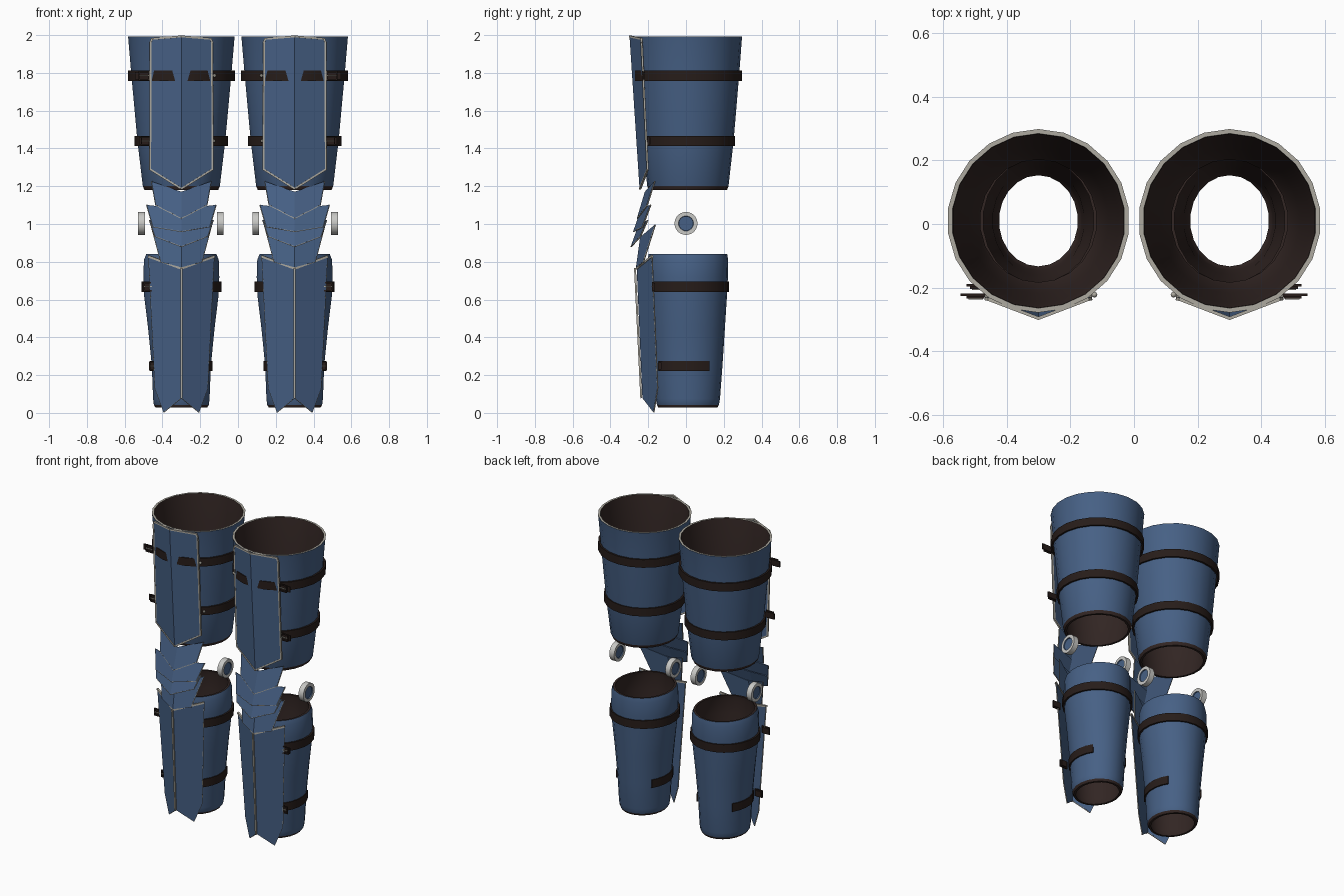
import bpy, bmesh, math
from mathutils import Vector, Matrix

if "Cube" in bpy.data.objects:
    bpy.data.objects.remove(bpy.data.objects["Cube"])


def material(name, rgb):
    m = bpy.data.materials.new(name)
    m.diffuse_color = (*rgb, 1)
    m.use_nodes = True
    m.node_tree.nodes["Principled BSDF"].inputs["Base Color"].default_value = m.diffuse_color
    return m


BLUE = material("blue steel", (0.062, 0.118, 0.235))
LINING = material("dark lining", (0.032, 0.019, 0.017))
STRAP = material("strap leather", (0.020, 0.012, 0.010))
TRIM = material("pale trim", (0.42, 0.40, 0.35))
SILVER = material("silver", (0.58, 0.58, 0.56))
CY = 0.01          # depth centre of the tubes
LEG_X = 0.30       # leg offset from the middle


def finish(name, bm, mats, s, smooth=False):
    """Place local geometry (+x = outward) on leg side s and make the object."""
    for v in bm.verts:
        v.co.x = s * (LEG_X + v.co.x)
    bmesh.ops.recalc_face_normals(bm, faces=bm.faces)
    me = bpy.data.meshes.new(name)
    bm.to_mesh(me)
    bm.free()
    for m in mats:
        me.materials.append(m)
    ob = bpy.data.objects.new(name + ("_right" if s > 0 else "_left"), me)
    bpy.context.collection.objects.link(ob)
    if smooth:
        bpy.ops.object.select_all(action='DESELECT')
        ob.select_set(True)
        bpy.context.view_layer.objects.active = ob
        bpy.ops.object.shade_smooth_by_angle(angle=math.radians(35))
    return ob


def lathe(name, profile, slots, mats, s, a0=0, a1=360, n=22):
    """Sweep a closed (z, rx, ry) section round an ellipse, fully or partly."""
    bm = bmesh.new()
    full = a1 - a0 >= 360
    rings = []
    for i in range(n if full else n + 1):
        a = math.radians(a0 + (a1 - a0) * i / n - 90 * full)
        rings.append([bm.verts.new((rx * math.cos(a), CY + ry * math.sin(a), z))
                      for z, rx, ry in profile])
    k = len(profile)
    for i in range(n):
        p, q = rings[i], rings[(i + 1) % len(rings)]
        for j in range(k):
            f = bm.faces.new((p[j], q[j], q[(j + 1) % k], p[(j + 1) % k]))
            f.material_index = slots[j]
    if not full:
        bm.faces.new(rings[0])
        bm.faces.new(rings[-1])
    return finish(name, bm, mats, s, True)


def tube(name, outer, rim, s):
    """Steel outside, dark lining inside, with its own rim colour."""
    t = 0.014
    inner = [(z, rx - t, ry - t) for z, rx, ry in reversed(outer)]
    k = len(outer)
    slots = [1] + [0] * (k - 2) + [2] + [1] * k
    lathe(name, outer + inner, slots, [BLUE, LINING, rim], s)


def band(name, z, rx, ry, s, a0=0, a1=360, n=22, h=0.027):
    t = 0.012
    prof = [(z - h, rx, ry), (z + h, rx, ry), (z + h, rx - t, ry - t), (z - h, rx - t, ry - t)]
    lathe(name, prof, [0] * 4, [STRAP], s, a0, a1, n)


def add_box(bm, centre, size, rot=Matrix(), slot=0):
    m = Matrix.Translation(centre) @ rot @ Matrix.Diagonal((*size, 1))
    vs = bmesh.ops.create_cube(bm, size=1, matrix=m)["verts"]
    for f in {f for v in vs for f in v.link_faces}:
        f.material_index = slot


def edging(name, paths, w, s):
    """Thin square rods along polylines."""
    bm = bmesh.new()
    for path in paths:
        for a, b in zip(path, path[1:]):
            a, b = Vector(a), Vector(b)
            d = b - a
            add_box(bm, (a + b) / 2, (w, w, d.length + w * 0.5),
                    d.to_track_quat('Z', 'Y').to_matrix().to_4x4())
    finish(name, bm, [TRIM], s)


def flip(path):
    return [(-x, y, z) for x, y, z in path]


def ridged_plate(name, ridge, edge, s):
    """Plate folded on the centre line: ridge top/bottom plus side edge points."""
    bm = bmesh.new()
    top, bot = [bm.verts.new(p) for p in ridge]
    for side in (edge, flip(edge)):
        vs = [bm.verts.new(p) for p in side]
        bm.faces.new([top] + vs + [bot])
    ob = finish(name, bm, [BLUE], s)
    mod = ob.modifiers.new("thickness", 'SOLIDIFY')
    mod.thickness = 0.006
    mod.offset = 0


def buckle(name, x0, x1, y, z, s):
    bm = bmesh.new()
    # tongue of leather, frame and metal prong
    add_box(bm, ((x0 + x1) / 2, y, z), (x1 - x0, 0.008, 0.038))
    xm = x0 + (x1 - x0) * 0.4
    for dz in (-0.021, 0.021):
        add_box(bm, (xm, y - 0.008, z + dz), (0.05, 0.008, 0.007))
    for dx in (-0.025, 0.025):
        add_box(bm, (xm + dx, y - 0.008, z), (0.007, 0.008, 0.048))
    add_box(bm, (xm, y - 0.012, z), (0.045, 0.005, 0.005), slot=1)
    finish(name, bm, [STRAP, TRIM], s)


def rivet(name, x, y, z, s):
    bm = bmesh.new()
    bmesh.ops.create_uvsphere(bm, u_segments=8, v_segments=6, radius=0.009,
                              matrix=Matrix.Translation((x, y, z)))
    finish(name, bm, [TRIM], s, True)


def knee_disc(name, x, s):
    bm = bmesh.new()
    turn = Matrix.Translation((x, 0, 1.003)) @ Matrix.Rotation(math.pi / 2, 4, 'Y')
    bmesh.ops.create_cone(bm, cap_ends=True, segments=24, radius1=0.061, radius2=0.061,
                          depth=0.036, matrix=turn)
    caps = [f for f in bm.faces if len(f.verts) > 4]
    bmesh.ops.inset_individual(bm, faces=caps, thickness=0.021)
    for f in caps:
        f.material_index = 1
    bmesh.ops.inset_individual(bm, faces=caps, thickness=0.002, depth=-0.006)
    finish(name, bm, [SILVER, BLUE], s, True)


THIGH = [(1.18, 0.197, 0.207), (1.20, 0.206, 0.215), (1.44, 0.235, 0.242),
         (1.785, 0.267, 0.271), (1.982, 0.284, 0.286), (1.993, 0.286, 0.288)]
SHIN = [(0.028, 0.138, 0.157), (0.042, 0.147, 0.164), (0.075, 0.151, 0.170),
        (0.25, 0.158, 0.183), (0.45, 0.178, 0.196), (0.62, 0.199, 0.207),
        (0.72, 0.203, 0.212), (0.81, 0.200, 0.213), (0.84, 0.188, 0.208)]

# knee lames: side top, side bottom, centre top, centre bottom
LAMES = [
    ((0.157, -0.165, 1.225), (0.135, -0.205, 1.10), (0, -0.215, 1.17), (0, -0.257, 1.03)),
    ((0.183, -0.187, 1.10), (0.150, -0.230, 0.985), (0, -0.235, 1.08), (0, -0.277, 0.96)),
    ((0.168, -0.203, 1.02), (0.140, -0.240, 0.935), (0, -0.250, 0.99), (0, -0.290, 0.88)),
    ((0.160, -0.163, 0.995), (0.108, -0.225, 0.80), (0, -0.240, 0.93), (0, -0.262, 0.77)),
]

for s in (-1, 1):
    # thigh guard
    tube("thigh_tube", THIGH, TRIM, s)
    t_ridge = [(0, -0.296, 1.993), (0, -0.243, 1.187)]
    t_edge = [(0.155, -0.237, 1.98), (0.163, -0.235, 1.96), (0.165, -0.203, 1.29)]
    ridged_plate("thigh_plate", t_ridge, t_edge, s)
    t_line = [t_ridge[0]] + t_edge + [t_ridge[1]]
    edging("thigh_edging", [t_line, flip(t_line)], 0.010, s)

    # shin guard
    tube("shin_tube", SHIN, LINING, s)
    s_ridge = [(0, -0.258, 0.765), (0, -0.228, 0.08)]
    s_edge = [(0.172, -0.180, 0.828), (0.138, -0.150, 0.13), (0.092, -0.170, 0.005)]
    ridged_plate("shin_plate", s_ridge, s_edge, s)
    s_top = [s_ridge[0], s_edge[0]]
    s_side = s_edge + [s_ridge[1]]
    edging("shin_top_edging", [s_top, flip(s_top)], 0.012, s)
    edging("shin_side_edging", [s_side, flip(s_side)], 0.005, s)
    edging("shin_ridge_strip", [[(0, -0.270, 0.765), (0, -0.237, 0.08)]], 0.010, s)

    # knee lames and hinge discs
    for i, (st, sb, ct, cb) in enumerate(LAMES):
        ridged_plate(f"knee_lame_{i + 1}", [ct, cb], [st, sb], s)
        line = [st, sb, cb]
        edging(f"knee_lame_edging_{i + 1}", [line, flip(line)], 0.005, s)
    knee_disc("knee_disc_outer", 0.211, s)
    knee_disc("knee_disc_inner", -0.206, s)

    # straps
    band("upper_thigh_strap", 1.785, 0.286, 0.286, s)
    band("lower_thigh_strap", 1.44, 0.250, 0.250, s)
    band("upper_shin_strap", 0.668, 0.214, 0.218, s)
    band("ankle_strap_outer", 0.248, 0.166, 0.191, s, -54, 37, 6)
    band("ankle_strap_inner", 0.248, 0.166, 0.191, s, 143, 234, 6)

    # buckles outside, rivets inside
    buckle("upper_thigh_buckle", 0.165, 0.245, -0.222, 1.785, s)
    buckle("lower_thigh_buckle", 0.160, 0.225, -0.192, 1.44, s)
    buckle("upper_shin_buckle", 0.150, 0.205, -0.168, 0.668, s)
    buckle("ankle_buckle", 0.125, 0.166, -0.135, 0.248, s)
    rivet("upper_thigh_rivet", -0.176, -0.222, 1.785, s)
    rivet("lower_thigh_rivet", -0.172, -0.178, 1.44, s)
